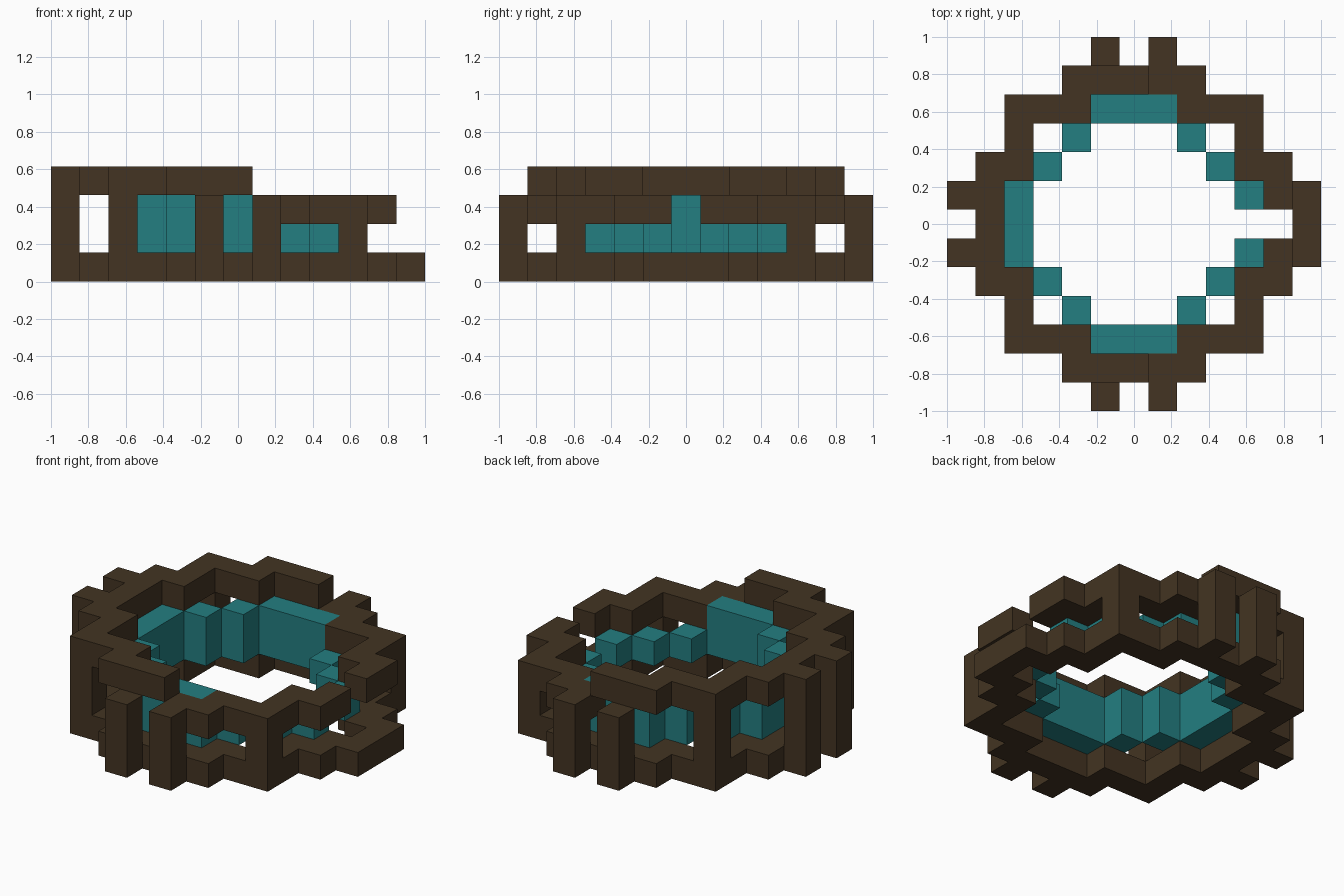
import bpy
import bmesh
from mathutils import Matrix, Vector

cube = bpy.data.objects.get("Cube")
if cube:
    bpy.data.objects.remove(cube, do_unlink=True)

U = 2 / 13  # edge length of one block


def make_material(name, rgb):
    mat = bpy.data.materials.new(name)
    mat.use_nodes = True
    mat.diffuse_color = (*rgb, 1)
    bsdf = next(n for n in mat.node_tree.nodes if n.type == "BSDF_PRINCIPLED")
    bsdf.inputs["Base Color"].default_value = (*rgb, 1)
    return mat


brown = make_material("dark_brown", (0.056, 0.034, 0.016))
teal = make_material("teal", (0.017, 0.21, 0.22))


def mirror_y(cells):
    """Add the copies on the other side of y = 0."""
    return set(cells) | {(x, -y) for x, y in cells}


def walk(*corners):
    """Grid cells along a path of straight runs."""
    cells = {corners[0]}
    for (x, y), (p, q) in zip(corners, corners[1:]):
        n = max(abs(p - x), abs(q - y))
        cells |= {(x + (p - x) * k // n, y + (q - y) * k // n) for k in range(n + 1)}
    return cells


def build(name, columns, bottom, top, mat):
    """Join block columns from layer bottom up to layer top, outer faces only."""
    blocks = {(x, y, z) for x, y in columns for z in range(bottom, top)}
    bm = bmesh.new()
    axes = [Vector(a) for a in ((1, 0, 0), (0, 1, 0), (0, 0, 1))]
    for block in blocks:
        centre = Vector(block) + Vector((0, 0, 0.5))
        for i in range(3):
            for sign in (1, -1):
                n = axes[i] * sign
                if tuple(int(c) for c in Vector(block) + n) in blocks:
                    continue
                a, b = axes[(i + 1) % 3] / 2, axes[(i + 2) % 3] / 2 * sign
                mid = centre + n / 2
                bm.faces.new([bm.verts.new(mid + o) for o in (-a - b, a - b, a + b, b - a)])
    bmesh.ops.transform(bm, matrix=Matrix.Scale(U, 4), verts=bm.verts)
    bmesh.ops.remove_doubles(bm, verts=bm.verts, dist=0.001)
    mesh = bpy.data.meshes.new(name)
    bm.to_mesh(mesh)
    bm.free()
    mesh.materials.append(mat)
    obj = bpy.data.objects.new(name, mesh)
    bpy.context.collection.objects.link(obj)
    return obj


# Stepped outlines of the two halves of the frame
left_half = mirror_y(walk((0, 5), (-2, 5), (-2, 4), (-4, 4), (-4, 2), (-5, 2), (-5, 0)))
right_half = mirror_y(walk((1, 5), (2, 5), (2, 4), (4, 4), (4, 2), (5, 2), (5, 1)))
end_step = mirror_y(walk((6, 1), (6, 0)))

# Frame rails: a full base, a high rail on the left and a lower one on the right
build("base_ring", left_half | right_half | end_step, 0, 1, brown)
build("high_rail", left_half, 3, 4, brown)
build("low_rail", right_half, 2, 3, brown)

# Upright posts
build("tall_corner_posts", mirror_y({(-4, 4)}), 0, 4, brown)
build("short_corner_posts", mirror_y({(4, 4)}), 0, 3, brown)
build("side_prongs", mirror_y({(-1, 6), (1, 6)}), 0, 3, brown)
build("end_prongs", mirror_y({(-6, 1)}), 0, 4, brown)

# Inner band, taller on the left
build("tall_inner_band",
      mirror_y(walk((-1, 4), (1, 4)) | {(-2, 3), (-3, 2)} | walk((-4, 1), (-4, 0))),
      1, 3, teal)
build("short_inner_band", mirror_y({(2, 3), (3, 2), (4, 1)}), 1, 2, teal)
